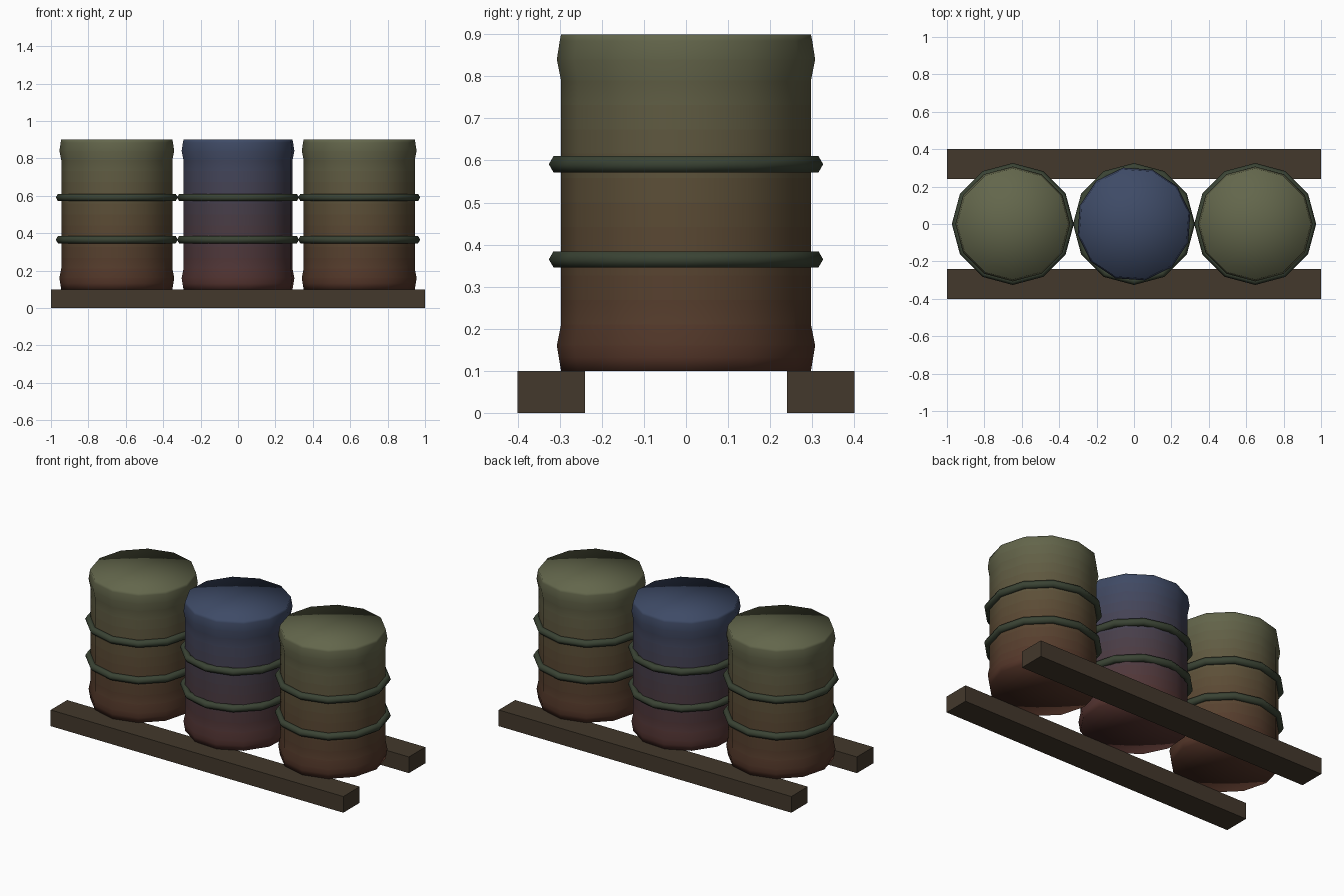
import bpy, bmesh
from math import sin, cos, tau, radians

if "Cube" in bpy.data.objects:
    bpy.data.objects.remove(bpy.data.objects["Cube"])

SIDES = 12


def material(name, rgb):
    mat = bpy.data.materials.new(name)
    mat.diffuse_color = (*rgb, 1.0)
    mat.use_nodes = True
    mat.node_tree.nodes["Principled BSDF"].inputs["Base Color"].default_value = mat.diffuse_color
    return mat


def finish(name, bm, mats, location=(0, 0, 0), smooth=True):
    bmesh.ops.recalc_face_normals(bm, faces=bm.faces)
    for f in bm.faces:
        f.smooth = smooth
    mesh = bpy.data.meshes.new(name)
    bm.to_mesh(mesh)
    bm.free()
    for m in mats:
        mesh.materials.append(m)
    obj = bpy.data.objects.new(name, mesh)
    obj.location = location
    bpy.context.collection.objects.link(obj)
    return obj


def blend(stops, t):
    # Bottom, middle and top colours blended along the height
    a, b, k = (stops[0], stops[1], t * 2) if t < 0.5 else (stops[1], stops[2], t * 2 - 1)
    return tuple(p + (q - p) * k for p, q in zip(a, b))


# Drum profile (radius, z): swollen ends, straight body cut into colour bands
BANDS = 10
PROFILE = [(0.297, 0.10), (0.302, 0.13), (0.307, 0.16), (0.297, 0.21)]
PROFILE += [(0.297, 0.21 + 0.58 * i / BANDS) for i in range(1, BANDS + 1)]
PROFILE += [(0.307, 0.84), (0.300, 0.885), (0.297, 0.90)]


def drum(name, x, turn, mats):
    bm = bmesh.new()
    rows = [[bm.verts.new((r * cos(tau * i / SIDES + turn), r * sin(tau * i / SIDES + turn), z))
             for i in range(SIDES)] for r, z in PROFILE]
    for b, (lo, hi) in enumerate(zip(rows, rows[1:])):
        for i in range(SIDES):
            j = (i + 1) % SIDES
            bm.faces.new((lo[i], lo[j], hi[j], hi[i])).material_index = b
    # Lids as fans around a centre point
    for row, z, idx in ((rows[0], 0.10, 0), (rows[-1], 0.90, len(mats) - 1)):
        c = bm.verts.new((0, 0, z))
        for i in range(SIDES):
            bm.faces.new((row[i], row[(i + 1) % SIDES], c)).material_index = idx
    return finish(name, bm, mats, (x, 0, 0))


def hoop(name, x, z, mat, major=0.304, minor=0.022):
    bm = bmesh.new()
    rows = []
    for i in range(SIDES):
        a = tau * i / SIDES
        row = []
        for k in range(6):
            r = major + minor * cos(tau * k / 6)
            row.append(bm.verts.new((r * cos(a), r * sin(a), minor * sin(tau * k / 6))))
        rows.append(row)
    for i in range(SIDES):
        p, q = rows[i], rows[(i + 1) % SIDES]
        for k in range(6):
            m = (k + 1) % 6
            bm.faces.new((p[k], q[k], q[m], p[m]))
    return finish(name, bm, [mat], (x, 0, z))


def rail(name, y, mat):
    bm = bmesh.new()
    bmesh.ops.create_cube(bm, size=1)
    bmesh.ops.scale(bm, vec=(2.0, 0.16, 0.10), verts=bm.verts)
    return finish(name, bm, [mat], (0, y, 0.05), smooth=False)


# Paint fading to rust towards the bottom
GREEN = [(0.085, 0.032, 0.020), (0.105, 0.073, 0.036), (0.125, 0.135, 0.072)]
BLUE = [(0.090, 0.032, 0.026), (0.064, 0.046, 0.062), (0.048, 0.070, 0.135)]


def paint(label, stops):
    mids = [(a[1] + b[1]) / 2 for a, b in zip(PROFILE, PROFILE[1:])]
    return [material(f"{label}_{i}", blend(stops, (z - 0.1) / 0.8)) for i, z in enumerate(mids)]


green, blue = paint("green_paint", GREEN), paint("blue_paint", BLUE)
hoop_mat = material("hoop_metal", (0.042, 0.056, 0.034))
wood = material("dark_wood", (0.056, 0.040, 0.025))

# Three drums, each with two hoops
for label, x, turn, mats in (("left", -0.648, 0, green),
                             ("middle", 0.0, radians(11), blue),
                             ("right", 0.648, 0, green)):
    drum(f"{label}_drum", x, turn, mats)
    for part, z in (("lower", 0.365), ("upper", 0.591)):
        hoop(f"{label}_{part}_hoop", x, z, hoop_mat)

# Two wooden rails underneath
rail("front_rail", -0.32, wood)
rail("back_rail", 0.32, wood)
